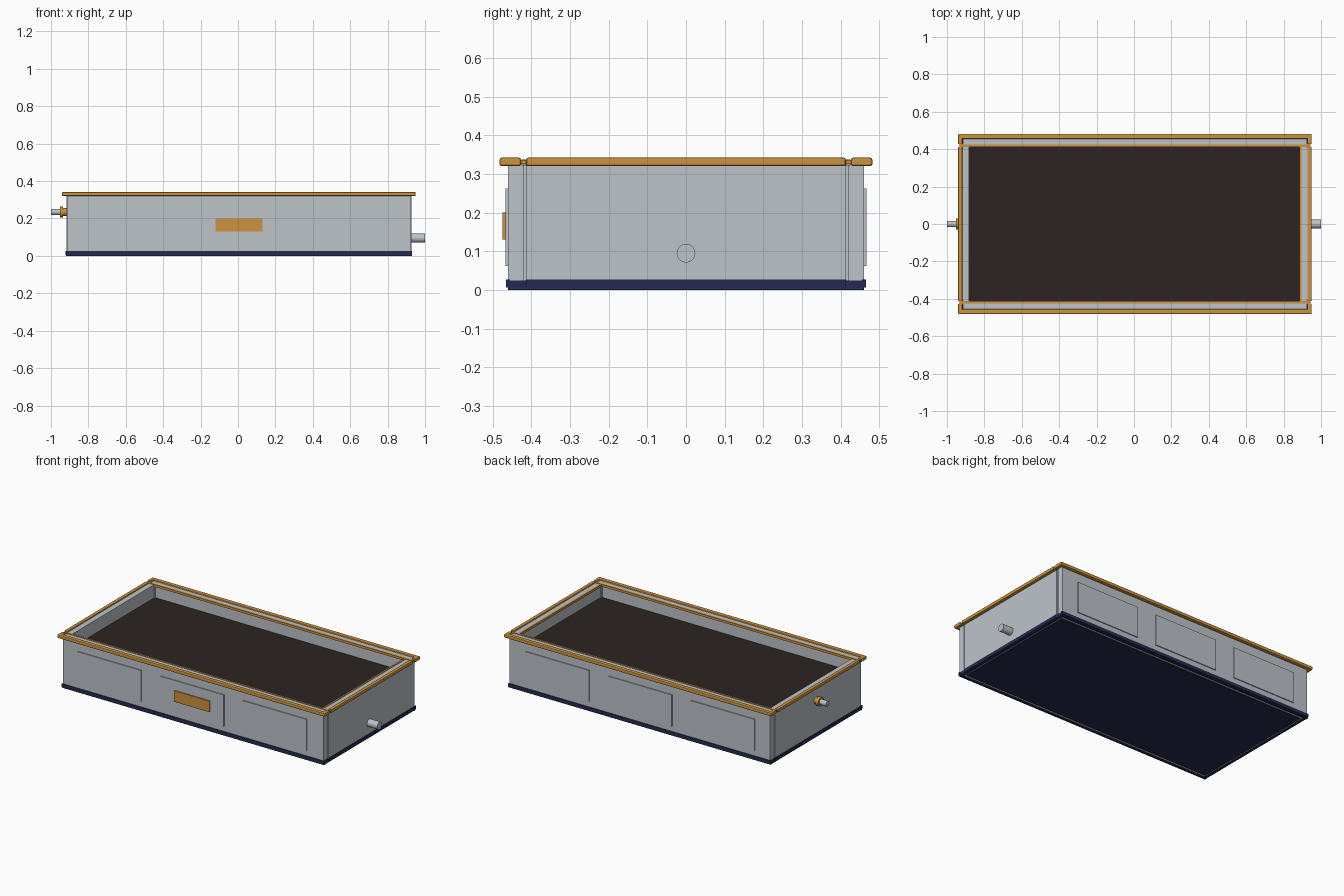
import bpy
from math import pi

if "Cube" in bpy.data.objects:
    bpy.data.objects.remove(bpy.data.objects["Cube"], do_unlink=True)


def material(name, r, g, b):
    m = bpy.data.materials.new(name)
    m.use_nodes = True
    m.diffuse_color = (r, g, b, 1)
    m.node_tree.nodes["Principled BSDF"].inputs["Base Color"].default_value = (r, g, b, 1)
    return m


METAL = material("light grey metal", 0.51, 0.55, 0.59)
AMBER = material("amber trim", 0.61, 0.29, 0.05)
NAVY = material("navy base", 0.018, 0.023, 0.08)
SOIL = material("dark soil", 0.025, 0.017, 0.016)


def box(name, x, y, z, mat, bevel=0):
    """Box from (low, high) ranges on each axis."""
    ranges = (x, y, z)
    bpy.ops.mesh.primitive_cube_add(size=1, location=[(a + b) / 2 for a, b in ranges])
    ob = bpy.context.object
    ob.name = name
    ob.scale = [b - a for a, b in ranges]
    bpy.ops.object.transform_apply(location=False, rotation=False, scale=True)
    ob.data.materials.append(mat)
    if bevel:
        mod = ob.modifiers.new("bevel", "BEVEL")
        mod.width = bevel
        mod.segments = 2
    return ob


def span(side, inner, outer, centre=0):
    """Ordered range on one side of a centre line."""
    return sorted((centre + side * inner, centre + side * outer))


def rod(name, x, z, radius, mat, sides=32):
    bpy.ops.mesh.primitive_cylinder_add(
        vertices=sides, radius=radius, depth=x[1] - x[0],
        location=((x[0] + x[1]) / 2, 0, z), rotation=(0, pi / 2, 0))
    ob = bpy.context.object
    ob.name = name
    ob.data.materials.append(mat)
    bpy.ops.object.shade_smooth_by_angle()


CX = 0.005                # the tray sits slightly off centre because of its pipes
FULL = (CX - 0.925, CX + 0.925)
RIM = (CX - 0.945, CX + 0.945)
INNER = (-0.413, 0.413)

# Floor and soil
box("floor", (CX - 0.895, CX + 0.895), (-0.425, 0.425), (0, 0.022), NAVY)
box("soil", (CX - 0.89, CX + 0.89), (-0.425, 0.425), (0.022, 0.25), SOIL)

# Long walls with trims and raised panels
for s, side in ((-1, "front"), (1, "back")):
    box(side + "_wall", (CX - 0.92, CX + 0.92), span(s, 0.42, 0.46), (0.006, 0.334), METAL)
    box(side + "_skirt", FULL, span(s, 0.455, 0.465), (0.006, 0.027), NAVY)
    box(side + "_base_lip", FULL, span(s, 0.445, 0.46), (0, 0.008), NAVY)
    box(side + "_rim", RIM, span(s, 0.455, 0.482), (0.32, 0.342), AMBER, 0.006)
    box(side + "_rim_lip", (CX - 0.93, CX + 0.93), span(s, 0.412, 0.425), (0.322, 0.337), AMBER)
    for e, end in ((-1, "right"), (1, "left")):
        box(f"{side}_{end}_rim_cap", span(e, 0.922, 0.945, CX), span(s, 0.427, 0.48),
            (0.32, 0.342), AMBER, 0.005)
    for i, x in enumerate((-0.585, 0, 0.585)):
        box(f"{side}_panel_{i + 1}", (x - 0.225, x + 0.225), span(s, 0.459, 0.466),
            (0.062, 0.262), METAL)

# End walls with trims, and recessed corner fillers
for s, side in ((-1, "right"), (1, "left")):
    box(side + "_wall", span(s, 0.887, 0.923, CX), INNER, (0.006, 0.334), METAL)
    box(side + "_skirt", span(s, 0.918, 0.926, CX), INNER, (0.006, 0.027), NAVY)
    box(side + "_base_lip", span(s, 0.908, 0.923, CX), (-0.46, 0.46), (0, 0.008), NAVY)
    box(side + "_rim", span(s, 0.922, 0.945, CX), INNER, (0.32, 0.342), AMBER, 0.005)
    for t, end in ((-1, "front"), (1, "back")):
        box(f"{side}_{end}_filler", span(s, 0.88, 0.915, CX), span(t, 0.41, 0.43),
            (0.006, 0.325), METAL)
        box(f"{side}_{end}_rim_link", span(s, 0.915, 0.938, CX), span(t, 0.41, 0.43),
            (0.325, 0.336), AMBER)
        box(f"{side}_{end}_skirt_link", span(s, 0.905, 0.922, CX), span(t, 0.41, 0.46),
            (0.006, 0.025), NAVY)
box("left_rim_lip", span(1, 0.879, 0.89, CX), INNER, (0.322, 0.337), AMBER)

# Front plate
box("front_plate", (-0.12, 0.13), (-0.474, -0.465), (0.13, 0.2), AMBER)

# Drain on the left end, inlet with collar on the right end
rod("drain_pipe", (0.92, 1.0), 0.095, 0.024, METAL)
rod("inlet_pipe", (-1.0, -0.91), 0.235, 0.017, METAL)
rod("inlet_collar", (-0.953, -0.935), 0.235, 0.029, AMBER)
rod("inlet_collar_flange", (-0.936, -0.915), 0.235, 0.022, AMBER)
